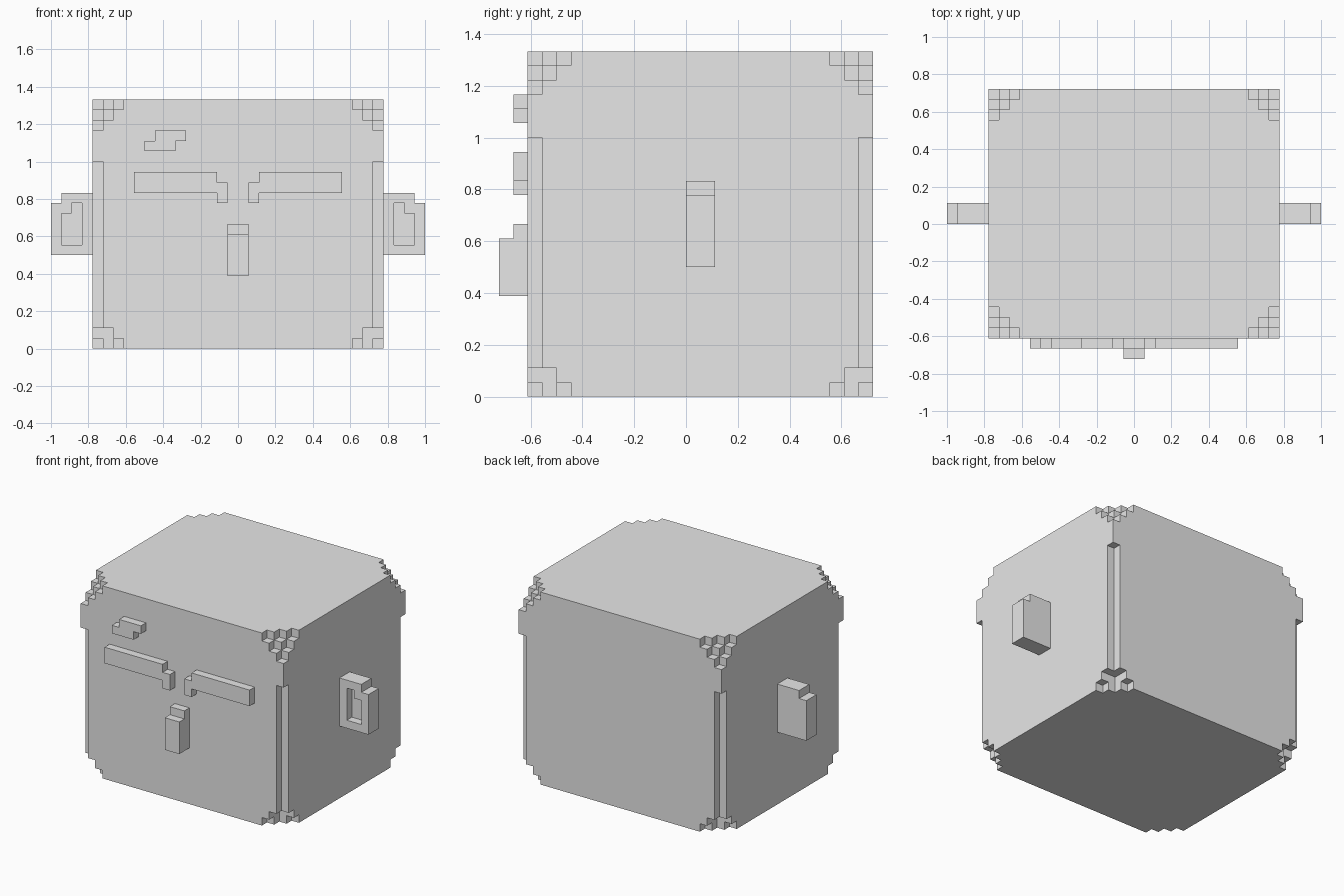
import bpy
import bmesh
from itertools import product
from mathutils import Vector

CELL = 1 / 18  # edge length of one block

if "Cube" in bpy.data.objects:
    bpy.data.objects.remove(bpy.data.objects["Cube"], do_unlink=True)

grey = bpy.data.materials.new("plain_grey")
grey.use_nodes = True
grey.diffuse_color = (0.8, 0.8, 0.8, 1)
grey.node_tree.nodes["Principled BSDF"].inputs["Base Color"].default_value = (0.8, 0.8, 0.8, 1)


def box(x, y, z):
    """Set of block cells inside the given (low, high) ranges."""
    return set(product(range(*x), range(*y), range(*z)))


def mirrored(cells):
    return {(-1 - x, y, z) for x, y, z in cells}


def build(name, cells):
    """Skin a set of cells with one closed surface and merge its flat faces."""
    bm = bmesh.new()
    verts = {}
    for cell in cells:
        for axis, side in product(range(3), (0, 1)):
            step = [0, 0, 0]
            step[axis] = 2 * side - 1
            if tuple(c + s for c, s in zip(cell, step)) in cells:
                continue
            corners = []
            for a, b in ((0, 0), (1, 0), (1, 1), (0, 1)):
                p = list(cell)
                p[axis] += side
                p[(axis + 1) % 3] += a
                p[(axis + 2) % 3] += b
                key = tuple(p)
                if key not in verts:
                    verts[key] = bm.verts.new(Vector(key) * CELL)
                corners.append(verts[key])
            bm.faces.new(corners if side else corners[::-1])
    bmesh.ops.dissolve_limit(bm, angle_limit=0.01, verts=bm.verts[:], edges=bm.edges[:])
    mesh = bpy.data.meshes.new(name)
    bm.to_mesh(mesh)
    bm.free()
    mesh.materials.append(grey)
    obj = bpy.data.objects.new(name, mesh)
    bpy.context.collection.objects.link(obj)


# Head: a big block with stepped corners and grooved upright edges
def is_cut(x, y, z):
    i = min(x + 14, 13 - x)
    j = min(y + 11, 12 - y)
    top_steps = i + j + (23 - z) <= 2
    groove = i == 0 and j == 0 and z < 18
    foot_notch = max(i, j) < 2 and z < 2
    foot_step = z == 0 and min(i, j) == 0 and i + j <= 2
    return top_steps or groove or foot_notch or foot_step


head = {c for c in box((-14, 14), (-11, 13), (0, 24)) if not is_cut(*c)}
build("head", head)

# Ears: clipped outer top corner and a shallow hollow in front
ear = box((14, 18), (0, 2), (9, 15)) - box((17, 18), (0, 2), (14, 15))
hollow = box((15, 17), (0, 1), (10, 14)) - box((16, 17), (0, 1), (13, 14))
ear -= hollow
build("left_ear", ear)
build("right_ear", mirrored(ear))

# Brows: long bars with a hooked inner end
brow = box((2, 10), (-12, -11), (15, 17)) | box((1, 2), (-12, -11), (14, 16))
build("left_brow", brow)
build("right_brow", mirrored(brow))

# Nose: two steps deep
build("nose", box((-1, 1), (-13, -11), (7, 11)) | box((-1, 1), (-12, -11), (11, 12)))

# Forehead ridge on the right side only
build("forehead_ridge", box((-8, -5), (-12, -11), (20, 21)) | box((-9, -6), (-12, -11), (19, 20)))
